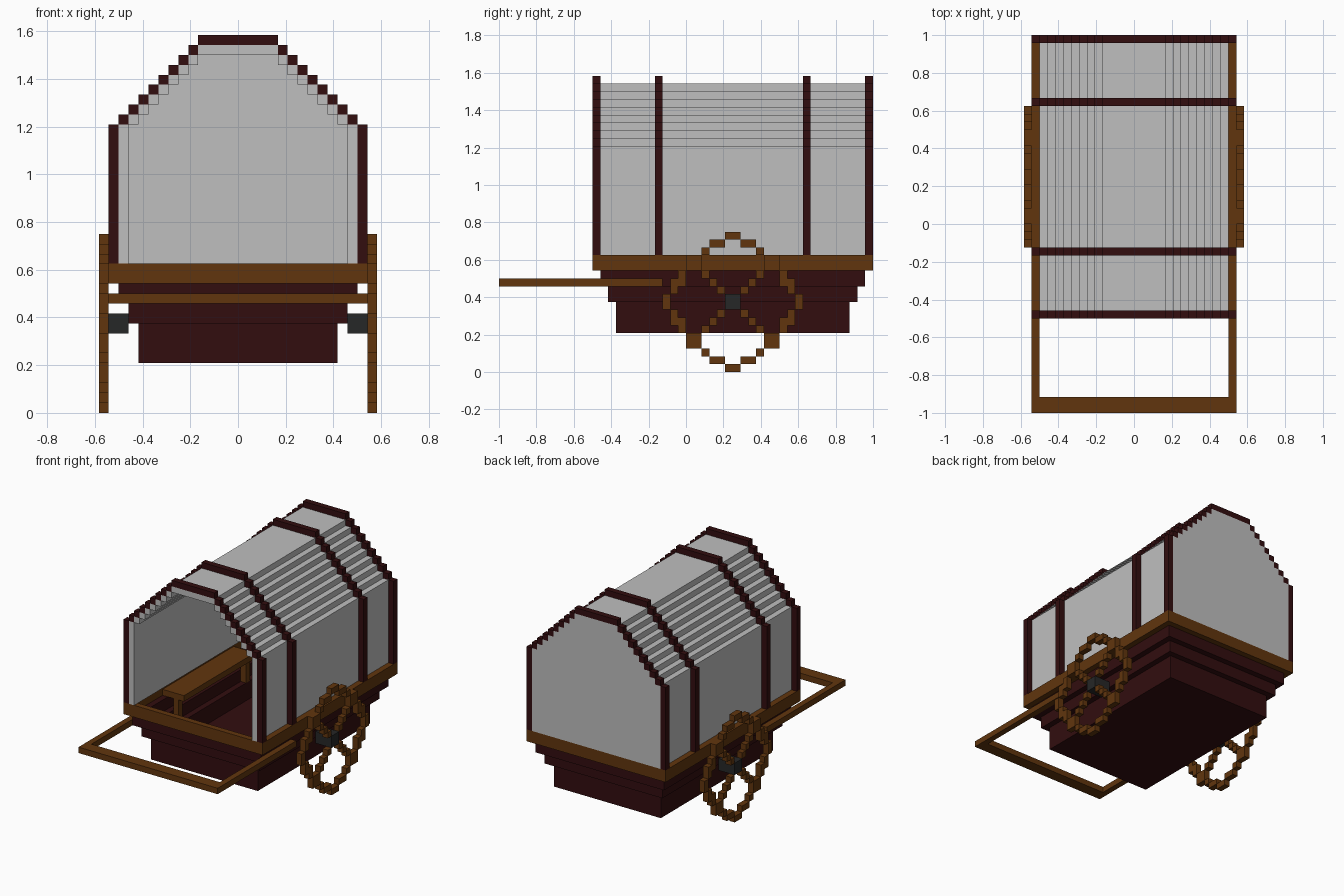
import bpy
import bmesh
from mathutils import Matrix, Vector

cube = bpy.data.objects.get("Cube")
if cube:
    bpy.data.objects.remove(cube, do_unlink=True)

U = 1 / 24  # edge length of one block


def material(name, rgb):
    m = bpy.data.materials.new(name)
    m.use_nodes = True
    m.diffuse_color = (*rgb, 1)
    m.node_tree.nodes["Principled BSDF"].inputs["Base Color"].default_value = (*rgb, 1)
    return m


MAROON = material("dark_maroon_wood", (0.032, 0.0040, 0.0046))
BROWN = material("brown_wood", (0.120, 0.036, 0.0042))
CANVAS = material("light_grey_canvas", (0.521, 0.521, 0.521))
IRON = material("dark_grey_iron", (0.019, 0.020, 0.020))


def build(name, mat, boxes):
    """One object from boxes (x0, x1, y0, y1, z0, z1) in block units."""
    bm = bmesh.new()
    for x0, x1, y0, y1, z0, z1 in boxes:
        centre = Vector((x0 + x1, y0 + y1, z0 + z1)) * U / 2
        size = Vector((x1 - x0, y1 - y0, z1 - z0)) * U
        bmesh.ops.create_cube(bm, size=1, matrix=Matrix.Translation(centre) @ Matrix.Diagonal((*size, 1)))
    mesh = bpy.data.meshes.new(name)
    bm.to_mesh(mesh)
    bm.free()
    mesh.materials.append(mat)
    obj = bpy.data.objects.new(name, mesh)
    bpy.context.collection.objects.link(obj)
    return obj


def mirrored(boxes):
    """The boxes together with their copies across x = 0."""
    return boxes + [(-b[1], -b[0], *b[2:]) for b in boxes]


def ring(half, y0, y1, z0, z1):
    """Rectangular wall one block thick."""
    sides = mirrored([(half - 1, half, y0, y1, z0, z1)])
    ends = [(1 - half, half - 1, a, a + 1, z0, z1) for a in (y0, y1 - 1)]
    return sides + ends


def arch(half, top, y0, y1):
    """Upright sides, 45 degree stepped shoulders and a flat top."""
    steps = [(x, x + 1, y0, y1, top - 1 - (x - 3), top - (x - 3)) for x in range(4, half - 1)]
    sides = [(half - 1, half, y0, y1, 15, top - half + 4 if half == 13 else 29)]
    return mirrored(sides + steps) + [(-4, 4, y0, y1, top - 1, top)]


# Stepped hull, open at the top
build("hull_floor", MAROON, [(-9, 9, -8, 20, 5, 6)])
build("hull_lower", MAROON, ring(10, -9, 21, 5, 9))
build("hull_middle", MAROON, ring(11, -10, 22, 9, 11))
build("hull_upper", MAROON, ring(12, -11, 23, 11, 13))
build("hull_rim", BROWN, ring(13, -12, 24, 13, 15))

# Canvas cover with closed back
build("canvas_cover", CANVAS, arch(12, 37, -12, 24))
build("canvas_back", CANVAS,
      [(-11, 11, 23, 24, 15, 29)] + [(z - 39, 39 - z, 23, 24, z, z + 1) for z in range(29, 36)])

# Hoops over the canvas
for i, y in enumerate((-12, -4, 15, 23)):
    build(f"hoop_{i + 1}", MAROON, arch(13, 38, y, y + 1))

# Pull frame
build("pull_shafts", BROWN, mirrored([(12, 13, -22, -3, 11, 12)]))
build("pull_crossbar", BROWN, [(-13, 13, -24, -22, 11, 12)])

# Benches inside
for side, s in (("left", 0), ("right", 1)):
    bench = [(8, 12, -3, 16, 13, 14)] + [(9, 10, y, y + 1, 9, 13) for y in (-3, 15)]
    build(f"{side}_bench", BROWN, mirrored(bench)[s * 3:s * 3 + 3])

# Wheels: one quarter as (y, z, y size, z size) from the hub centre, then reflected
QUARTER = [(0, 8, 1, 1), (1, 7, 2, 1), (3, 6, 1, 1), (4, 4, 2, 2), (6, 3, 1, 1),
           (7, 1, 1, 2), (8, 0, 1, 1), (1, 1, 1, 1), (2, 2, 1, 1), (3, 3, 1, 1)]
# lower shoulder of the rim, one block wider
QUARTER += [(6, 2, 1, 1)]
for side, x in (("left", 13), ("right", -14)):
    wheel = []
    for sy in (1, -1):
        for sz in (1, -1):
            for a, b, w, h in QUARTER:
                ys = sorted((6 + sy * a, 6 + sy * (a + w)))
                zs = sorted((9 + sz * b, 9 + sz * (b + h)))
                wheel.append((x, x + 1, *ys, *zs))
    build(f"{side}_wheel", BROWN, wheel)
    hub = (11, 14) if x > 0 else (-14, -11)
    build(f"{side}_hub", IRON, [(*hub, 5, 7, 8, 10)])
